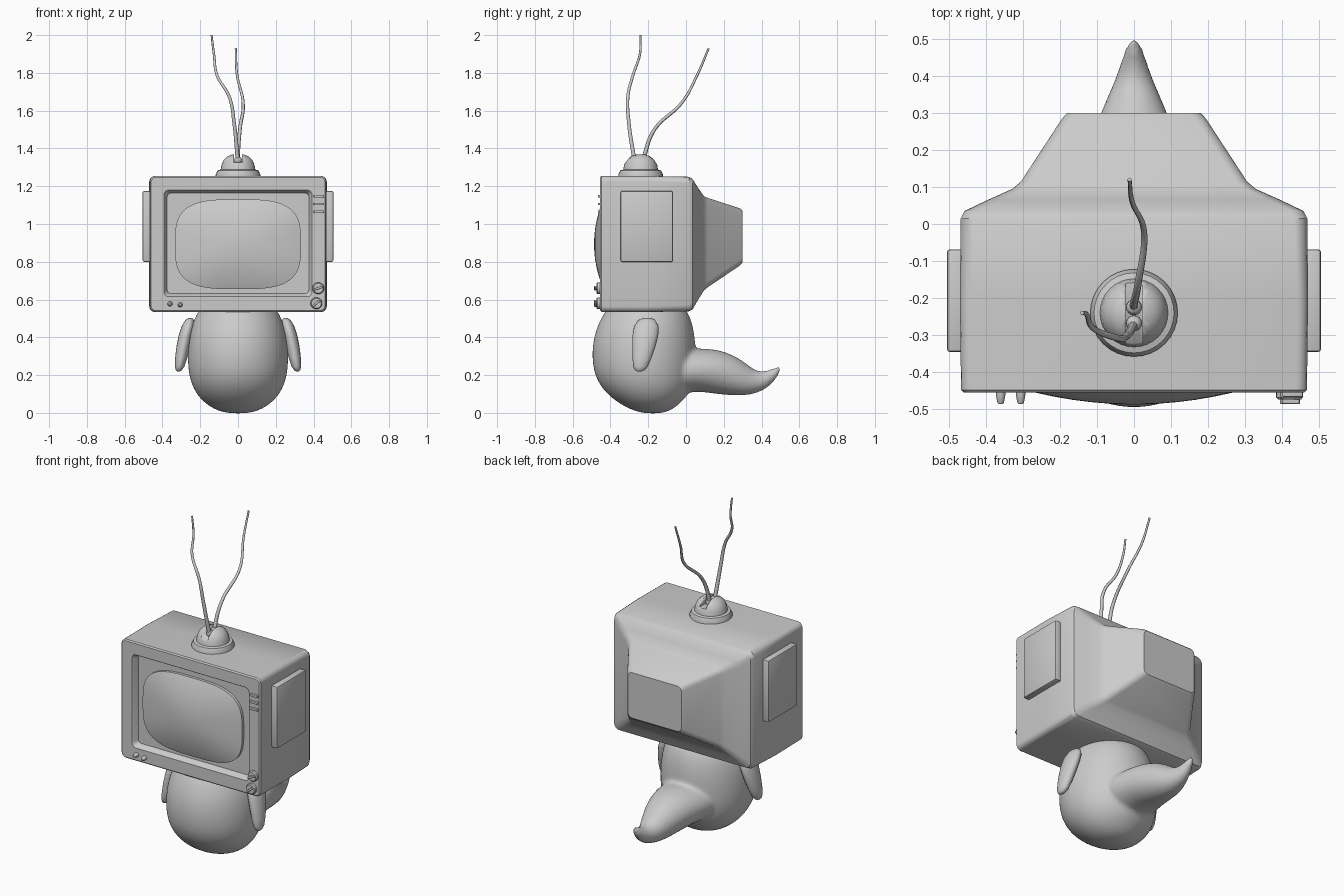
import bpy, bmesh, math
from mathutils import Vector, Matrix

if "Cube" in bpy.data.objects:
    bpy.data.objects.remove(bpy.data.objects["Cube"])

X, Y, Z = Vector((1, 0, 0)), Vector((0, 1, 0)), Vector((0, 0, 1))


def finish(ob, angle=35):
    bpy.ops.object.select_all(action='DESELECT')
    bpy.context.view_layer.objects.active = ob
    ob.select_set(True)
    bpy.ops.object.shade_smooth_by_angle(angle=math.radians(angle))
    return ob


def to_object(name, bm, angle=35):
    bmesh.ops.recalc_face_normals(bm, faces=bm.faces[:])
    me = bpy.data.meshes.new(name)
    bm.to_mesh(me)
    bm.free()
    ob = bpy.data.objects.new(name, me)
    bpy.context.collection.objects.link(ob)
    return finish(ob, angle)


def loft(name, *skins, angle=35):
    """Skin each list of equal-length point rings, closing both ends."""
    bm = bmesh.new()
    for rings in skins:
        vs = [[bm.verts.new(p) for p in r] for r in rings]
        n = len(vs[0])
        for a, b in zip(vs, vs[1:]):
            for i in range(n):
                j = (i + 1) % n
                bm.faces.new((a[i], a[j], b[j], b[i]))
        bm.faces.new(vs[0])
        bm.faces.new(vs[-1])
    return to_object(name, bm, angle)


def oval(c, u, v, n=24, p=2.0):
    pts = []
    for i in range(n):
        a = 2 * math.pi * i / n
        co, si = math.cos(a), math.sin(a)
        pts.append(Vector(c) + u * math.copysign(abs(co) ** (2 / p), co)
                   + v * math.copysign(abs(si) ** (2 / p), si))
    return pts


def round_rect(y, hw, z0, z1, r, seg=4):
    pts = []
    for q, (cx, cz) in enumerate([(hw - r, z1 - r), (r - hw, z1 - r), (r - hw, z0 + r), (hw - r, z0 + r)]):
        for k in range(seg + 1):
            a = (q + k / seg) * math.pi / 2
            pts.append(Vector((cx + r * math.cos(a), y, cz + r * math.sin(a))))
    return pts


def box(name, c, size, bevel=0.0, spin=0.0):
    bm = bmesh.new()
    m = Matrix.Translation(c) @ Matrix.Rotation(spin, 4, 'Y') @ Matrix.Diagonal((*size, 1))
    bmesh.ops.create_cube(bm, size=1, matrix=m)
    if bevel:
        bmesh.ops.bevel(bm, geom=bm.edges[:], offset=bevel, segments=2, profile=0.5, affect='EDGES')
    return to_object(name, bm)


# cabinet with recessed front and tapered rear hump
loft("cabinet", [round_rect(*r) for r in [
    (-0.420, 0.375, 0.632, 1.163, 0.02), (-0.450, 0.388, 0.619, 1.176, 0.025),
    (-0.455, 0.392, 0.615, 1.180, 0.025), (-0.455, 0.460, 0.542, 1.247, 0.025),
    (-0.448, 0.467, 0.535, 1.254, 0.03), (-0.20, 0.470, 0.534, 1.254, 0.03),
    (0.015, 0.468, 0.538, 1.250, 0.035), (0.035, 0.458, 0.548, 1.238, 0.035),
    (0.065, 0.395, 0.600, 1.190, 0.035), (0.095, 0.328, 0.648, 1.147, 0.03),
    (0.115, 0.305, 0.665, 1.138, 0.03), (0.285, 0.194, 0.780, 1.083, 0.03),
    (0.300, 0.180, 0.795, 1.070, 0.03)]], angle=30)

# bulging picture tube
scr = [oval((0, -0.41, 0.893), X * 0.334, Z * 0.238, 48, 3.3)]
for f in (1, 0.97, 0.9, 0.8, 0.65, 0.5, 0.35, 0.2, 0.06):
    scr.append(oval((0, -0.487 + 0.05 * f * f, 0.893), X * 0.334 * f, Z * 0.238 * f, 48, 2 + 1.3 * f))
loft("screen", scr)

# side panels
for s, side in ((1, "right"), (-1, "left")):
    box("side_panel_" + side, (s * 0.48, -0.207, 0.987), (0.05, 0.277, 0.375), 0.008)

# vent bars
for i in range(3):
    box(f"vent_bar_{i}", (0.428, -0.457, 1.147 - 0.041 * i), (0.055, 0.02, 0.013), 0.003)

# dials with grip ridges
for i, (x, z, spin) in enumerate([(0.425, 0.66, -0.35), (0.415, 0.58, -0.7)]):
    loft(f"dial_{i}", [oval((x, y, z), X * r, Z * r) for y, r in
                       [(-0.44, 0.031), (-0.468, 0.031), (-0.474, 0.026)]])
    box(f"dial_grip_{i}", (x, -0.475, z), (0.048, 0.022, 0.012), 0.003, spin)

# small buttons
for i, (x, z) in enumerate([(-0.36, 0.577), (-0.306, 0.572)]):
    loft(f"button_{i}", [oval((x, y, z), X * r, Z * r, 12) for y, r in
                         [(-0.44, 0.014), (-0.46, 0.013), (-0.482, 0.009), (-0.486, 0.006)]])

# antenna base: flanged dome with a slot
dome = loft("antenna_base", [oval((0, -0.24, z), X * r, Y * r, 32) for r, z in [
    (0.118, 1.24), (0.118, 1.262), (0.108, 1.284), (0.092, 1.288), (0.088, 1.312),
    (0.075, 1.340), (0.055, 1.358), (0.03, 1.368), (0.008, 1.371)]])
cutter = box("slot_cutter", (0, -0.24, 1.375), (0.045, 0.3, 0.10))
cutter.hide_render = True
cutter.hide_set(True)
mod = dome.modifiers.new("slot", 'BOOLEAN')
mod.object = cutter
mod.solver = 'EXACT'

# wavy antennas with ball sockets
paths = [[(0, -0.268, 1.32), (-0.005, -0.28, 1.38), (-0.02, -0.302, 1.53), (-0.045, -0.308, 1.67),
          (-0.112, -0.28, 1.79), (-0.127, -0.245, 1.895), (-0.14, -0.24, 2.0)],
         [(0, -0.225, 1.32), (0, -0.215, 1.38), (0.01, -0.167, 1.5), (0.027, -0.02, 1.645),
          (-0.005, 0.06, 1.79), (-0.012, 0.12, 1.93)]]
for k, path in enumerate(paths):
    cu = bpy.data.curves.new(f"antenna_{k}", 'CURVE')
    cu.dimensions = '3D'
    cu.bevel_depth = 0.012
    cu.bevel_resolution = 2
    cu.use_fill_caps = True
    sp = cu.splines.new('BEZIER')
    sp.bezier_points.add(len(path) - 1)
    for i, (bp, p) in enumerate(zip(sp.bezier_points, path)):
        bp.co = p
        bp.handle_left_type = bp.handle_right_type = 'AUTO'
        bp.radius = 1.05 - 0.6 * i / (len(path) - 1)
    bpy.context.collection.objects.link(bpy.data.objects.new(f"antenna_{k}", cu))
    bm = bmesh.new()
    bmesh.ops.create_uvsphere(bm, u_segments=16, v_segments=10, radius=0.021,
                              matrix=Matrix.Translation((0, path[0][1], 1.338)))
    to_object(f"antenna_socket_{k}", bm)

# egg-shaped body (z, front y, back y, half width) and curled tail (y, z, half width, half height)
body = [oval((0, (a + b) / 2, z), X * w, Y * (b - a) / 2) for z, a, b, w in [
    (-0.003, -0.21, -0.14, 0.04), (0.008, -0.27, -0.09, 0.10), (0.04, -0.34, -0.04, 0.165),
    (0.10, -0.425, 0.02, 0.226), (0.19, -0.487, 0.05, 0.264), (0.30, -0.502, 0.055, 0.270),
    (0.40, -0.492, 0.05, 0.262), (0.48, -0.463, 0.035, 0.242), (0.55, -0.425, 0.005, 0.208),
    (0.60, -0.36, -0.06, 0.15), (0.615, -0.26, -0.16, 0.05)]]
spine = [(-0.1, 0.22, 0.19, 0.13), (0.05, 0.228, 0.165, 0.113), (0.15, 0.222, 0.142, 0.12),
         (0.25, 0.193, 0.11, 0.105), (0.33, 0.164, 0.078, 0.077), (0.40, 0.166, 0.047, 0.053),
         (0.45, 0.195, 0.031, 0.034), (0.485, 0.227, 0.018, 0.020), (0.498, 0.243, 0.006, 0.007)]
tail = []
for i, (y, z, w, h) in enumerate(spine):
    a, b = spine[max(i - 1, 0)], spine[min(i + 1, len(spine) - 1)]
    t = Vector((0, b[0] - a[0], b[1] - a[1])).normalized()
    tail.append(oval((0, y, z), X * w, X.cross(t) * h))
ob = loft("body_and_tail", body, tail, angle=180)
ob.modifiers.clear()
ob.modifiers.new("round", 'SUBSURF').levels = 2
ob.modifiers["round"].render_levels = 2
rm = ob.modifiers.new("blend", 'REMESH')
rm.mode = 'VOXEL'
rm.voxel_size = 0.011
rm.use_smooth_shade = True
sm = ob.modifiers.new("soften", 'SMOOTH')
sm.factor = 0.5
sm.iterations = 8

# flipper arms
for s, side in ((1, "right"), (-1, "left")):
    loft("arm_" + side, [oval((s * x, y, z), X * a, Y * b, 20) for z, x, y, a, b in [
        (0.502, 0.252, -0.205, 0.010, 0.020), (0.490, 0.256, -0.207, 0.024, 0.045),
        (0.460, 0.264, -0.210, 0.034, 0.064), (0.410, 0.277, -0.215, 0.037, 0.068),
        (0.350, 0.290, -0.223, 0.036, 0.061), (0.290, 0.301, -0.233, 0.032, 0.050),
        (0.245, 0.309, -0.241, 0.025, 0.039), (0.226, 0.313, -0.245, 0.016, 0.025),
        (0.219, 0.315, -0.247, 0.006, 0.010)]], angle=60)
